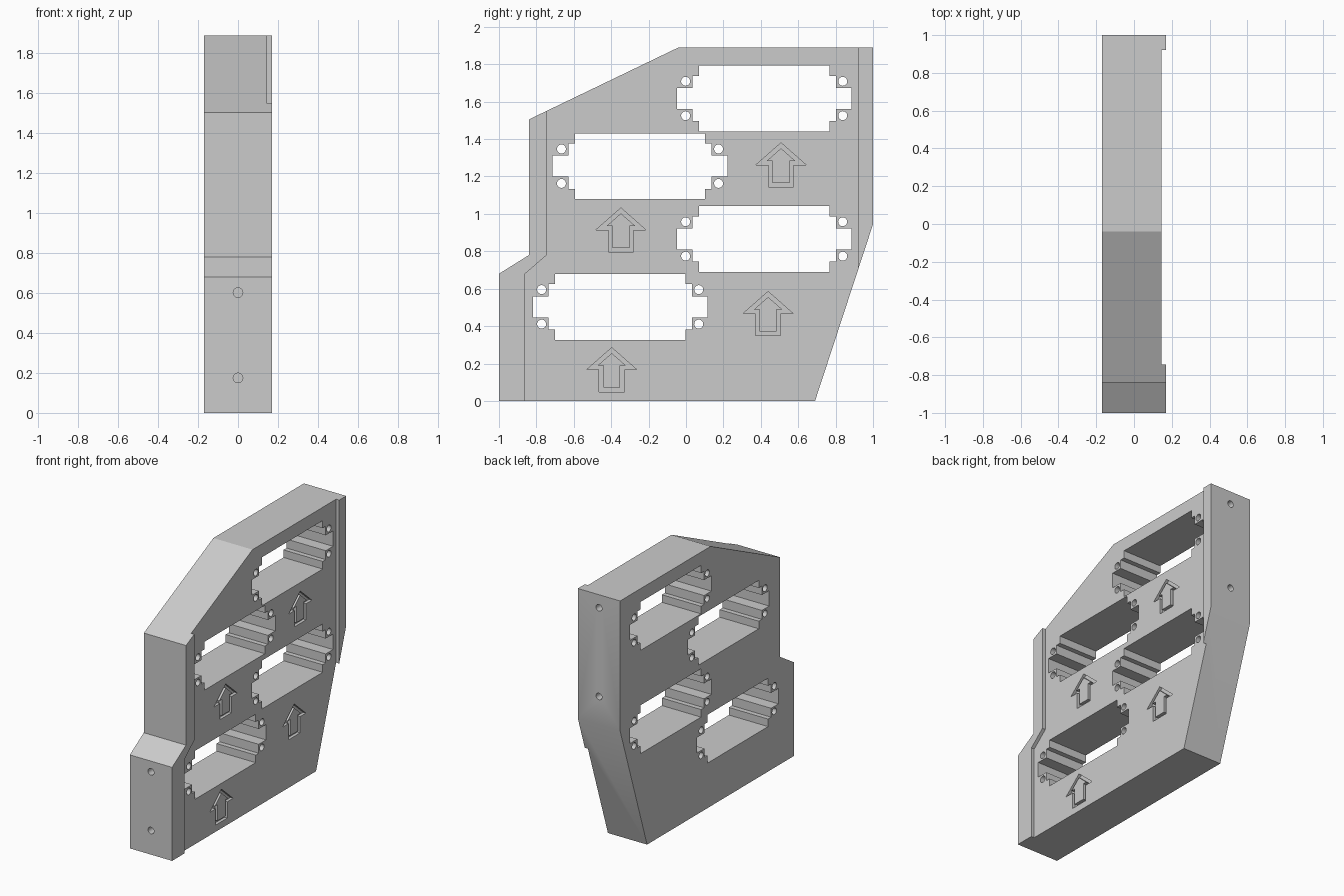
import bpy, bmesh, math

cube = bpy.data.objects.get("Cube")
if cube:
    bpy.data.objects.remove(cube, do_unlink=True)

HALF = 0.17       # half thickness of the plate
FLOOR = 0.145     # level of the recessed side face
GROOVE = 0.022    # arrow groove depth


def place_x(a, b, d):
    return (d, a, b)


def place_y(a, b, d):
    return (a, d, b)


def prism(bm, profile, d0, d1, place=place_x):
    """Extrude a closed 2D profile between two depths."""
    lo = [bm.verts.new(place(a, b, d0)) for a, b in profile]
    hi = [bm.verts.new(place(a, b, d1)) for a, b in profile]
    bm.faces.new(lo)
    bm.faces.new(hi)
    for i in range(len(lo)):
        j = (i + 1) % len(lo)
        bm.faces.new((lo[i], lo[j], hi[j], hi[i]))


def ring(bm, outer, inner, d0, d1):
    """Extrude the band between two matching outlines."""
    loops = [[bm.verts.new((d, a, b)) for a, b in outline]
             for outline, d in ((outer, d0), (outer, d1), (inner, d1), (inner, d0))]
    n = len(outer)
    for k in range(4):
        p, q = loops[k], loops[(k + 1) % 4]
        for i in range(n):
            j = (i + 1) % n
            bm.faces.new((p[i], p[j], q[j], q[i]))


def circle(cy, cz, r, n=32):
    return [(cy + r * math.cos(2 * math.pi * i / n), cz + r * math.sin(2 * math.pi * i / n))
            for i in range(n)]


def finish(bm, name):
    bmesh.ops.recalc_face_normals(bm, faces=bm.faces)
    mesh = bpy.data.meshes.new(name)
    bm.to_mesh(mesh)
    bm.free()
    obj = bpy.data.objects.new(name, mesh)
    bpy.context.collection.objects.link(obj)
    return obj


def window(cy, cz):
    """Stepped opening, symmetric about its centre."""
    q = [(0.467, 0.056), (0.383, 0.056), (0.383, 0.121), (0.348, 0.121), (0.348, 0.176)]
    right = [(a, -b) for a, b in reversed(q)] + q
    left = [(-a, -b) for a, b in right]
    return [(cy + a, cz + b) for a, b in right + left]


def arrow(cy, tip, inset):
    """Upward arrow outline, inset by a constant border."""
    w, h, stem, length = 0.134, 0.118, 0.067, 0.236
    slope = h / w
    top = -inset * math.hypot(1, slope)
    base = -h + inset
    head = (top - base) / slope
    s = stem - inset
    half = [(head, base), (s, base), (s, -length + inset)]
    pts = [(0, top)] + half + [(-a, b) for a, b in reversed(half)]
    return [(cy + a, tip + b) for a, b in pts]


# Plate body
bm = bmesh.new()
prism(bm, [(-1, 0), (0.69, 0), (1, 0.945), (1, 1.89), (-0.04, 1.89),
           (-0.84, 1.505), (-0.84, 0.78), (-1, 0.68)], -HALF, HALF)
plate = finish(bm, "mounting_plate")

# Recess between the two edge rims
bm = bmesh.new()
prism(bm, [(-0.86, -0.1), (0.92, -0.1), (0.92, 2), (-0.745, 2),
           (-0.745, 0.78), (-0.86, 0.68)], FLOOR, 0.3)
recess = finish(bm, "recess_cutter")

# Stepped windows with four through holes each
bm = bmesh.new()
for cy, cz in [(0.418, 1.617), (-0.246, 1.255), (0.418, 0.866), (-0.352, 0.503)]:
    prism(bm, window(cy, cz), -0.4, 0.4)
    for sy in (-1, 1):
        for sz in (-1, 1):
            prism(bm, circle(cy + sy * 0.42, cz + sz * 0.092, 0.024), -0.4, 0.4)
windows = finish(bm, "window_cutter")

# Blind screw holes in the front and back edges
bm = bmesh.new()
for z in (0.175, 0.602):
    prism(bm, circle(0, z, 0.024), -1.1, -0.9, place_y)
for z in (1.15, 1.795):
    prism(bm, circle(0, z, 0.024), 0.9, 1.1, place_y)
screws = finish(bm, "screw_hole_cutter")

# Engraved arrow outlines
bm = bmesh.new()
for cy, tip in [(0.508, 1.38), (-0.348, 1.032), (0.439, 0.585), (-0.397, 0.285)]:
    ring(bm, arrow(cy, tip, 0), arrow(cy, tip, 0.022), FLOOR - GROOVE, 0.2)
arrows = finish(bm, "arrow_cutter")

# Cut the plate and drop the helpers
bpy.context.view_layer.objects.active = plate
for cutter in (recess, windows, screws, arrows):
    cutter.hide_render = True
    mod = plate.modifiers.new(cutter.name, "BOOLEAN")
    mod.operation = "DIFFERENCE"
    mod.solver = "EXACT"
    mod.object = cutter
    bpy.ops.object.modifier_apply(modifier=mod.name)
    bpy.data.objects.remove(cutter, do_unlink=True)

bpy.ops.object.select_all(action="DESELECT")
plate.select_set(True)
bpy.ops.object.shade_smooth_by_angle(angle=math.radians(25))
